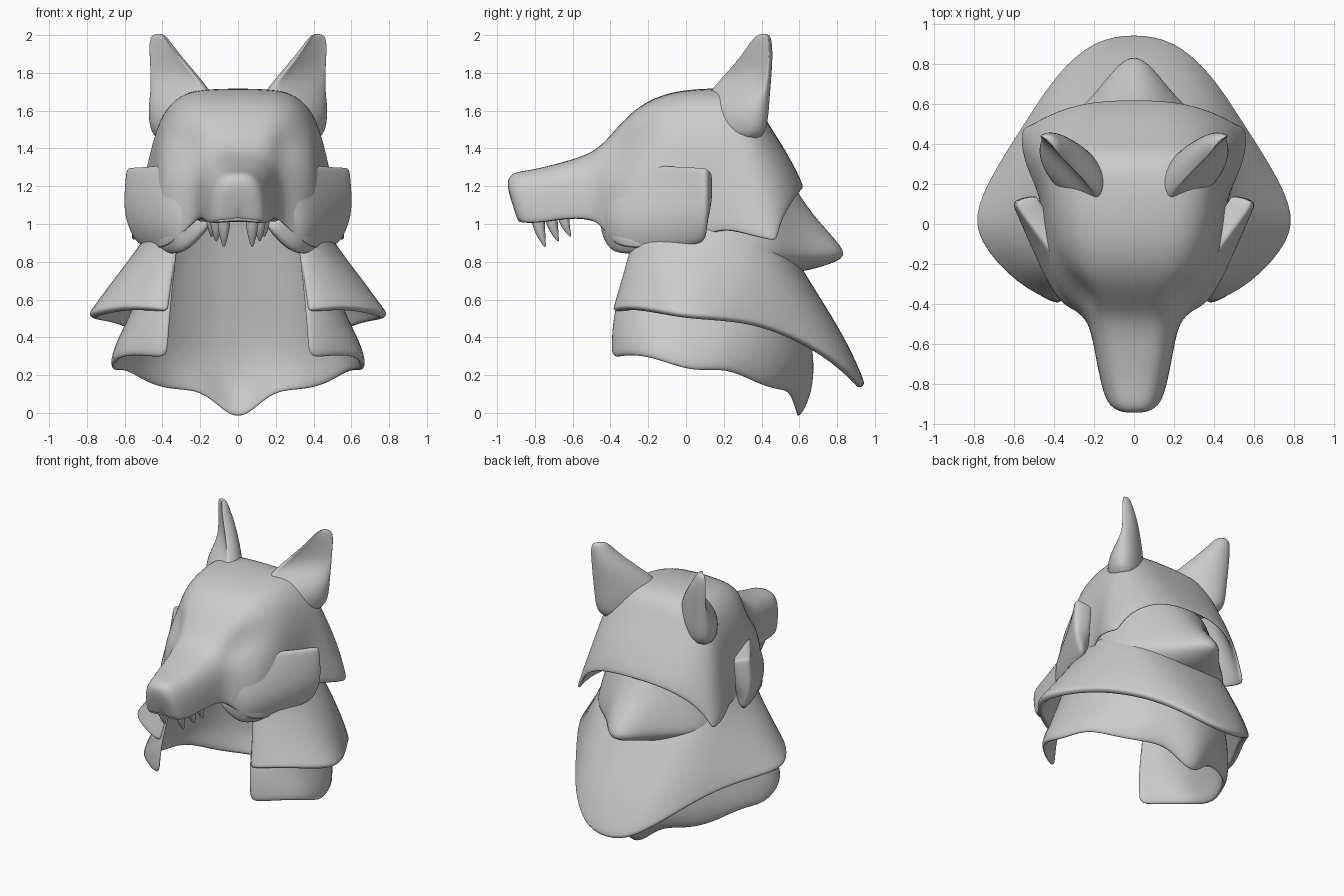
import bpy, bmesh
from math import sin, cos, pi, exp
from mathutils import Vector


def loft(name, rows, closed=False, thick=0.0, levels=2, caps=False, mirror=False):
    """Skin a list of point rows, thicken inwards and smooth."""
    bm = bmesh.new()
    grid = [[bm.verts.new(p) for p in r] for r in rows]
    n = len(rows[0])
    for a, b in zip(grid, grid[1:]):
        for i in range(n if closed else n - 1):
            j = (i + 1) % n
            bm.faces.new((a[i], a[j], b[j], b[i]))
    if caps:
        bm.faces.new(grid[0])
        bm.faces.new(grid[-1])
    bmesh.ops.remove_doubles(bm, verts=bm.verts, dist=1e-4)
    bmesh.ops.recalc_face_normals(bm, faces=bm.faces)
    bm.normal_update()
    if not closed:
        mid = Vector((0, 0.1, 1.0))
        if sum(f.normal.dot(f.calc_center_median() - mid) * f.calc_area() for f in bm.faces) < 0:
            bmesh.ops.reverse_faces(bm, faces=bm.faces)
    for f in bm.faces:
        f.smooth = True
    me = bpy.data.meshes.new(name)
    bm.to_mesh(me)
    bm.free()
    ob = bpy.data.objects.new(name, me)
    bpy.context.collection.objects.link(ob)
    if mirror:
        ob.modifiers.new("mirror", 'MIRROR').use_mirror_merge = False
    if thick:
        s = ob.modifiers.new("thick", 'SOLIDIFY')
        s.thickness, s.offset = thick, -1
    if levels:
        ob.modifiers.new("smooth", 'SUBSURF').levels = levels
        ob.modifiers["smooth"].render_levels = levels
    return ob


def both(half):
    """Right half (front to back centre) plus its mirror image."""
    return half + [(-x, y, z) for x, y, z in reversed(half[:-1])]


def spow(v, p):
    return (1 if v >= 0 else -1) * abs(v) ** p


# Head: arches that fan from the nose to the back hem
# (y,z top, y,z bottom, half width, squareness, flare of the lower edge)
arches = [(-.89, 1.02, -.89, 1.02, 0, .6, 0), (-.955, 1.21, -.89, 1.01, .10, .75, 0),
          (-.93, 1.275, -.87, 1.005, .14, .7, 0), (-.82, 1.285, -.80, 1.0, .165, .65, 0),
          (-.68, 1.32, -.68, 1.02, .19, .6, 0), (-.54, 1.36, -.54, 1.03, .215, .6, 0),
          (-.45, 1.41, -.46, 1.0, .25, .6, 0), (-.36, 1.52, -.40, .88, .34, .6, .03),
          (-.25, 1.63, -.27, .86, .41, .57, .03), (-.10, 1.70, -.1, .87, .44, .53, .02),
          (.08, 1.72, .08, .92, .455, .5, .01), (.25, 1.72, .18, .96, .46, .5, .04),
          (.36, 1.67, .27, .95, .465, .52, .08), (.43, 1.54, .36, .93, .47, .58, .1),
          (.53, 1.39, .43, .92, .475, .68, .1), (.635, 1.19, .485, .91, .475, .8, .09)]
rows = []
for yt, zt, yb, zb, w, p, flare in arches:
    row = []
    for i in range(19):
        t = pi * i / 18
        s = sin(t) ** p if 0 < i < 18 else 0
        x = (w + flare * (1 - s) ** 1.5) * spow(cos(t), p)
        y, z = yb + (yt - yb) * s ** (1.6 if yt > .4 else 1), zb + (zt - zb) * s
        # eye hollows
        d = ((abs(x) - .31) ** 2 + (y + .33) ** 2 + (z - 1.42) ** 2) / .012
        k = .05 * exp(-d)
        row.append((x - spow(x, 1) / max(abs(x), .01) * k, y + k, z - k * .3))
    rows.append(row)
loft("wolf_head", rows, thick=.03)

# Roof of the mouth
loft("palate", [[(a[4] * f * .95, a[2], a[3] + .02 + .01 * (1 - abs(f))) for f in (-1, -.5, 0, .5, 1)]
                for a in arches[1:7]], thick=.02)

# Ears: tapering sections, hollowed on the outer front side, rounded behind
ear = []
for z, cx, cy, a, b in [(1.42, .29, .25, .21, .10), (1.56, .295, .255, .235, .13), (1.66, .30, .26, .235, .13),
                        (1.75, .335, .295, .195, .12), (1.86, .385, .35, .125, .10), (1.95, .42, .385, .08, .07),
                        (2.01, .43, .405, .045, .04)]:
    ring = []
    for i in range(12):
        u, v = a * cos(i * pi / 6), b * sin(i * pi / 6)
        if v > 0:
            v *= 1 if z < 1.6 else (.7 if z < 1.7 else -.1)
        ring.append((cx + (u + v) * .707, cy + (u - v) * .707, z))
    ear.append(ring)
loft("ears", ear, closed=True, caps=True, mirror=True)

# Cheek flaps growing out of the face (y, z bottom, z top, x, tuck of the top edge)
cheek = []
for y, zb, zt, x, tuck in [(-.47, 1.0, 1.15, .22, .08), (-.43, .88, 1.25, .32, .12), (-.38, .82, 1.3, .40, .13),
                           (-.2, .83, 1.33, .49, .11), (0, .86, 1.31, .57, .03), (.08, .88, 1.31, .60, .0),
                           (.12, .92, 1.30, .61, .0)]:
    cheek.append([(x - d - tuck * e, y, zb + (zt - zb) * f) for f, d, e in
                  [(0, .09, 0), (.08, .045, 0), (.35, 0, 0), (.65, 0, .3), (.94, .01, .85), (1, .02, 1)]])
loft("cheek_flaps", cheek, thick=.12, mirror=True)

# Neck layer with the pointed tuft at the back
neck = [
    [(.38, .15, 1.28), (.36, .3, 1.28), (.31, .40, 1.28), (.2, .48, 1.28), (.1, .52, 1.28), (0, .53, 1.28)],
    [(.43, .15, 1.05), (.43, .32, 1.05), (.37, .44, 1.05), (.22, .56, 1.05), (.1, .64, 1.05), (0, .67, 1.05)],
    [(.47, .15, .9), (.47, .34, .9), (.40, .48, .87), (.22, .62, .87), (.09, .81, .87), (0, .87, .86)],
    [(.47, .15, .86), (.47, .34, .85), (.40, .48, .82), (.22, .61, .81), (.09, .79, .81), (0, .85, .80)],
    [(.42, .15, .8), (.42, .32, .8), (.36, .44, .77), (.22, .54, .75), (.09, .59, .74), (0, .6, .74)]]
loft("neck_tuft", [both(r) for r in neck], thick=.02)

# Upper mantle: neck ring down to a flared hem, open at the front
collar = [(.33, -.29, 1.0), (.40, -.22, 1.02), (.43, -.07, 1.04), (.44, .1, 1.05), (.43, .28, 1.02),
          (.38, .4, .95), (.28, .5, .88), (.15, .56, .85), (0, .58, .84)]
top = [(.335, -.31, .88), (.44, -.23, .91), (.48, -.07, .93), (.49, .1, .94), (.48, .3, .92),
       (.42, .45, .87), (.3, .55, .81), (.15, .6, .78), (0, .61, .77)]
hem = [(.375, -.41, .54), (.59, -.31, .57), (.80, -.08, .53), (.80, .09, .51), (.68, .31, .49),
       (.54, .52, .43), (.39, .76, .31), (.2, .93, .17), (0, .96, .13)]


def blend(a, b, t, bulge=0):
    out = []
    for i, (p, q) in enumerate(zip(a, b)):
        v = Vector(p).lerp(Vector(q), t)
        k = bulge * i / (len(a) - 1)
        out.append((v.x * (1 + k * .5), v.y + k, v.z))
    return out


loft("upper_mantle", [both(r) for r in (collar, top, blend(top, hem, .33, .02), blend(top, hem, .67, .03),
                                        blend(top, hem, .93, .01), hem)], thick=.05)

# Lower cape with a wavy hem, carried up inside the head as a lining
low = [
    [(.345, -.32, .80), (.43, -.24, .80), (.46, -.07, .80), (.47, .1, .80), (.45, .3, .78),
     (.40, .44, .76), (.28, .53, .74), (.15, .58, .72), (.07, .59, .72), (0, .59, .72)],
    [(.365, -.40, .54), (.50, -.31, .54), (.57, -.15, .52), (.58, .02, .5), (.56, .22, .48),
     (.48, .40, .46), (.35, .54, .44), (.18, .64, .42), (.08, .66, .42), (0, .67, .42)],
    [(.375, -.41, .38), (.52, -.33, .40), (.65, -.17, .38), (.66, .02, .35), (.62, .22, .33),
     (.50, .41, .3), (.36, .55, .26), (.19, .64, .22), (.08, .68, .16), (0, .69, .14)],
    [(.38, -.41, .28), (.52, -.34, .31), (.68, -.18, .30), (.69, .04, .21), (.62, .22, .24),
     (.50, .38, .15), (.36, .50, .11), (.2, .56, .11), (.08, .60, -.01), (0, .61, -.04)]]
lining = [[(x * k, y * j, z + h + (.8 - z)) for x, y, z in low[0]]
          for k, j, h in [(.6, .55, .75), (.85, .75, .5), (.92, .9, .22)]]
loft("lower_cape", [both(r) for r in lining + low], thick=.04)

# Fangs: three curved teeth each side (x, y, tip z, radius)
for n, (x, y, tip, r) in enumerate([(.075, -.785, .875, .04), (.115, -.715, .905, .038), (.14, -.65, .93, .034)]):
    rings = []
    for k in range(6):
        t = k / 5
        rr = r * (1 - t ** 2.2 * .9)
        rings.append([(x + rr * cos(i * pi / 4), y + .04 * t * t + rr * sin(i * pi / 4),
                       1.06 + (tip - 1.06) * t) for i in range(8)])
    loft(f"fangs_{n + 1}", rings, closed=True, caps=True, mirror=True, levels=1)
